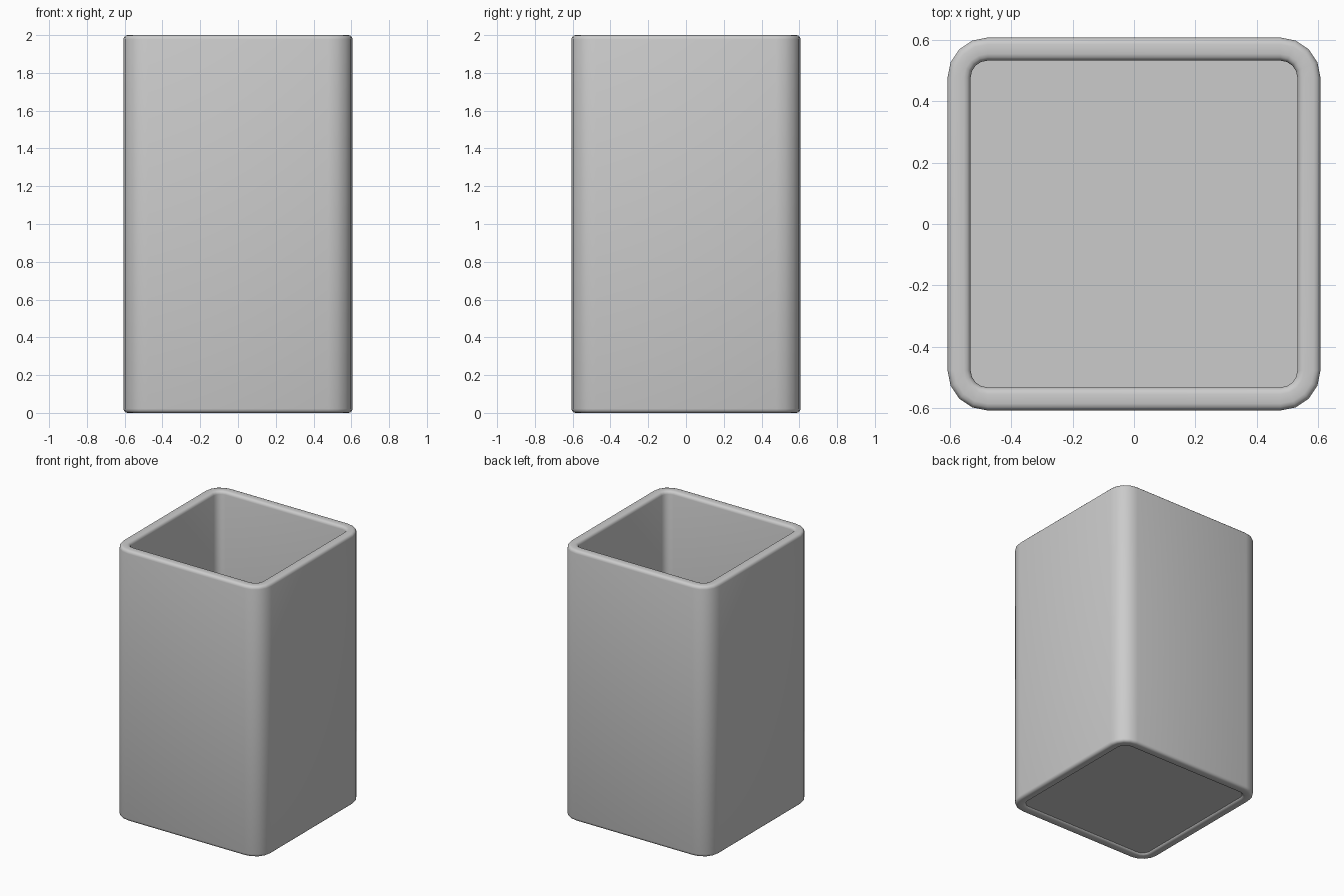
import bpy, bmesh, math

if "Cube" in bpy.data.objects:
    bpy.data.objects.remove(bpy.data.objects["Cube"])

HALF, HEIGHT, WALL = 0.607, 2.0, 0.075
RADIUS, SEG = 0.13, 4      # corner radius and segments
BEVEL, BSEG = 0.022, 3     # rounding of the rim edges


def outline(inset):
    """Rounded square, moved inwards by inset."""
    c, r = HALF - RADIUS, RADIUS - inset
    pts = []
    for k in range(4):
        a0 = k * math.pi / 2
        cx = c if k in (0, 3) else -c
        cy = c if k in (0, 1) else -c
        for i in range(SEG + 1):
            a = a0 + i * math.pi / 2 / SEG
            pts.append((cx + r * math.cos(a), cy + r * math.sin(a)))
    return pts


def finish(name, bm):
    bmesh.ops.recalc_face_normals(bm, faces=bm.faces)
    mesh = bpy.data.meshes.new(name)
    bm.to_mesh(mesh)
    bm.free()
    ob = bpy.data.objects.new(name, mesh)
    bpy.context.collection.objects.link(ob)
    bpy.ops.object.select_all(action='DESELECT')
    ob.select_set(True)
    bpy.context.view_layer.objects.active = ob
    bpy.ops.object.shade_smooth_by_angle(angle=math.radians(40))


def ring(bm, inset, z):
    return [bm.verts.new((x, y, z)) for x, y in outline(inset)]


def bridge(bm, a, b):
    n = len(a)
    for i in range(n):
        j = (i + 1) % n
        bm.faces.new((a[i], a[j], b[j], b[i]))


# Wall cross-section: a thin upright bar with rounded corners
section = []
for k, (ci, cz) in enumerate([(WALL - BEVEL, HEIGHT - BEVEL), (BEVEL, HEIGHT - BEVEL),
                              (BEVEL, BEVEL), (WALL - BEVEL, BEVEL)]):
    for i in range(BSEG + 1):
        a = (k + i / BSEG) * math.pi / 2
        section.append((ci + BEVEL * math.cos(a), cz + BEVEL * math.sin(a)))

# Walls
bm = bmesh.new()
rings = [ring(bm, d, z) for d, z in section]
for i, r in enumerate(rings):
    bridge(bm, r, rings[(i + 1) % len(rings)])
finish("cup_walls", bm)

# Floor plate
bm = bmesh.new()
low, high = ring(bm, WALL - 0.003, 0.012), ring(bm, WALL - 0.003, 0.07)
bridge(bm, low, high)
bm.faces.new(low)
bm.faces.new(high)
finish("cup_floor", bm)
